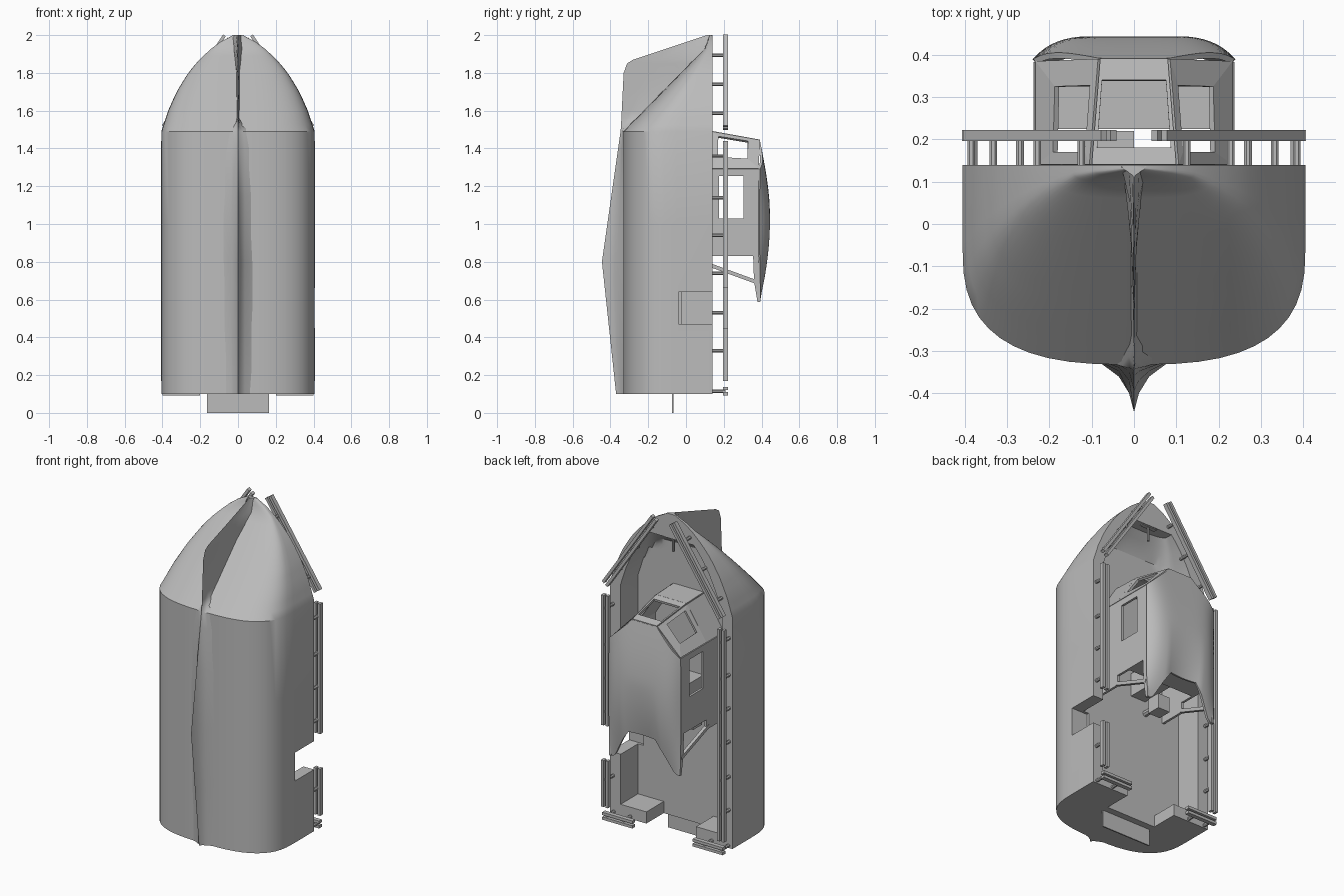
import bpy
import math
from mathutils import Vector

cube = bpy.data.objects.get("Cube")
if cube:
    bpy.data.objects.remove(cube, do_unlink=True)

GREY = (0.5, 0.5, 0.5, 1)
grey = bpy.data.materials.new("plain_grey")
grey.use_nodes = True
grey.diffuse_color = GREY
grey.node_tree.nodes["Principled BSDF"].inputs["Base Color"].default_value = GREY

FLOOR, TOP, BEAM = -0.025, 0.14, 0.406


def activate(ob):
    bpy.ops.object.select_all(action='DESELECT')
    ob.select_set(True)
    bpy.context.view_layer.objects.active = ob


def mesh(name, verts, faces, smooth=False, thick=0):
    me = bpy.data.meshes.new(name)
    me.from_pydata([tuple(v) for v in verts], [], faces)
    ob = bpy.data.objects.new(name, me)
    bpy.context.collection.objects.link(ob)
    me.materials.append(grey)
    activate(ob)
    bpy.ops.object.mode_set(mode='EDIT')
    bpy.ops.mesh.select_all(action='SELECT')
    bpy.ops.mesh.normals_make_consistent(inside=False)
    bpy.ops.object.mode_set(mode='OBJECT')
    if thick:
        mod = ob.modifiers.new("thickness", 'SOLIDIFY')
        mod.thickness, mod.offset = thick, 0
        bpy.ops.object.modifier_apply(modifier=mod.name)
    if smooth:
        bpy.ops.object.shade_smooth_by_angle(angle=math.radians(35))
    return ob


def loft(name, rings, smooth=True):
    n = len(rings[0])
    faces = [(i * n + j, i * n + (j + 1) % n, (i + 1) * n + (j + 1) % n, (i + 1) * n + j)
             for i in range(len(rings) - 1) for j in range(n)]
    last = (len(rings) - 1) * n
    faces += [tuple(range(n)), tuple(range(last, last + n))]
    return mesh(name, [p for r in rings for p in r], faces, smooth)


def box(name, lo, hi):
    (a, b, c), (d, e, f) = lo, hi
    return loft(name, [[(a, b, z), (d, b, z), (d, e, z), (a, e, z)] for z in (c, f)], False)


def bar(name, p, q, r, sides=8):
    p, q = Vector(p), Vector(q)
    turn = (q - p).to_track_quat('Z', 'Y')
    ring = [turn @ Vector((r * math.cos(a), r * math.sin(a), 0))
            for a in [math.tau * (k + 0.5) / sides for k in range(sides)]]
    return loft(name, [[p + v for v in ring], [q + v for v in ring]], sides > 4)


def cut(ob, cutter):
    activate(ob)
    mod = ob.modifiers.new("cut", 'BOOLEAN')
    mod.operation, mod.solver, mod.object = 'DIFFERENCE', 'EXACT', cutter
    bpy.ops.object.modifier_apply(modifier=mod.name)
    bpy.data.objects.remove(cutter, do_unlink=True)


def lerp(table, z):
    for (a, u), (b, v) in zip(table, table[1:]):
        if z <= b:
            return u + (v - u) * max(0, z - a) / (b - a)
    return table[-1][1]


# Hull sections
WIDTH = [(1.49, BEAM), (1.6, 0.37), (1.7, 0.325), (1.8, 0.264), (1.87, 0.205), (1.93, 0.14),
         (1.97, 0.085), (2, 0.025)]
BOTTOM = [(1.49, -0.333), (1.93, 0.1), (2, 0.125)]


def section(z, inset=0, floor=-9, top=TOP):
    w = max(lerp(WIDTH, z) - inset, 0.004)
    bottom = lerp(BOTTOM, z) + inset * 0.6
    shoulder = bottom + (TOP - bottom) * 0.6
    pts = [(w, top)]
    for k in range(25):
        a = math.pi * k / 24
        c, s = math.cos(a), math.sin(a)
        x = math.copysign(abs(c) ** 0.72, c) * w
        pts.append((x, max(floor, shoulder - (shoulder - bottom) * s ** 0.72)))
    pts.append((-w, top))
    return [(x, y, z) for x, y in pts]


bow = [1.49 + 0.51 * k / 14 for k in range(15)]
hull = loft("hull", [section(z) for z in [0.1, 0.5, 1] + bow])
cut(hull, loft("well_cutter", [section(z, 0.07, FLOOR, 0.3) for z in [0.17, 1] + bow[:11]]))
cut(hull, box("transom_cutter", (-0.165, FLOOR, 0), (0.165, 0.3, 0.2)))
cut(hull, box("gate_cutter", (0.3, -0.04, 0.47), (0.5, 0.3, 0.64)))
activate(hull)
bpy.ops.object.shade_smooth_by_angle(angle=math.radians(30))

# Keel and stem fin
TIP = [(0.1, -0.37), (0.8, -0.445), (1.5, -0.345), (1.8, -0.33), (1.85, -0.312), (1.87, -0.28), (2, 0.11)]
FLARE = [(1.4, 0.09), (1.49, 0.075), (1.52, 0.03), (1.56, 0.008), (1.8, 0.008), (1.93, 0.024), (2, 0.03)]
rings = []
for z in [0.1, 0.45, 0.8, 1.15, 1.4, 1.49, 1.52, 1.56, 1.6, 1.7, 1.8, 1.85, 1.87, 1.93, 2]:
    base, tip = lerp(BOTTOM, z), lerp(TIP, z)
    h = lerp(FLARE, z)
    half = [(h, base + 0.012), (h * 0.4, base + (tip - base) * 0.25),
            (h * 0.13, base + (tip - base) * 0.6)]
    ring = half + [(0, tip)] + [(-x, y) for x, y in reversed(half)]
    rings.append([(x, y, z) for x, y in ring])
loft("keel", rings)

# Stern platform and bow fitting
box("stern_platform", (-0.165, -0.073, 0), (0.165, -0.065, 0.11))
box("bow_bracket", (-0.05, 0.11, 1.85), (0.05, 0.135, 1.89))
bar("bow_spike", (0, 0.12, 1.86), (0, 0.12, 1.77), 0.008)


# Railings: twin flat bars on round posts
def railing(name, start, end, posts):
    a, b = Vector((start[0], 0.21, start[1])), Vector((end[0], 0.21, end[1]))
    d = (b - a).normalized()
    side, up = Vector((d.z, 0, -d.x)) * 0.014, Vector((0, 0.013, 0))
    for s in (-1, 1):
        quad = [side * s + side * i * 0.6 + up * j for i, j in ((-1, -1), (1, -1), (1, 1), (-1, 1))]
        loft(name + "_bar", [[p + q for q in quad] for p in (a, b)], False)
    for t in posts:
        p = a.lerp(b, t)
        bar(name + "_post", (p.x, 0.12, p.z), (p.x, 0.21, p.z), 0.01)


def side_rail(name, x, z0, z1):
    posts = [z for z in (0.33, 0.53, 0.74, 0.94, 1.14, 1.36) if z0 < z < z1]
    railing(name, (x, z0), (x, z1), [(z - z0) / (z1 - z0) for z in posts])


side_rail("right_rail", -0.385, 0.17, 1.44)
side_rail("left_front_rail", 0.385, 0.66, 1.44)
side_rail("left_rear_rail", 0.385, 0.17, 0.45)
for s in (-1, 1):
    railing("bow_rail", (0.385 * s, 1.51), (0.06 * s, 1.99), (0.16, 0.48, 0.8))
    railing("stern_rail", (0.4 * s, 0.115), (0.2 * s, 0.115), (0.1, 0.65))


# Cabin panels with window openings
def panel(name, a, b, c, d, hole=None):
    a, b, c, d = map(Vector, (a, b, c, d))
    if not hole:
        return mesh(name, [a, b, c, d], [(0, 1, 2, 3)], thick=0.014)
    u0, u1, v0, v1 = hole
    inner = [a.lerp(b, u).lerp(d.lerp(c, u), v)
             for u, v in ((u0, v0), (u1, v0), (u1, v1), (u0, v1))]
    faces = [(i, (i + 1) % 4, (i + 1) % 4 + 4, i + 4) for i in range(4)]
    return mesh(name, [a, b, c, d] + inner, faces, thick=0.014)


panel("windshield", (-0.1, 0.14, 1.485), (0.1, 0.14, 1.485), (0.08, 0.39, 1.44), (-0.08, 0.39, 1.44),
      (0.05, 0.95, 0.16, 0.8))
panel("cabin_front_base", (-0.1, FLOOR, 1.49), (0.1, FLOOR, 1.49), (0.1, 0.14, 1.485), (-0.1, 0.14, 1.485))
for s in (-1, 1):
    w = 0.228 * s
    panel("corner_window", (0.1 * s, 0.14, 1.485), (w, 0.14, 1.29), (w, 0.385, 1.29), (0.08 * s, 0.39, 1.44),
          (0.1, 0.68, 0.12, 0.75))
    panel("corner_base", (0.1 * s, FLOOR, 1.49), (w, FLOOR, 1.29), (w, 0.14, 1.29), (0.1 * s, 0.14, 1.485))
    panel("cabin_side", (w, 0.14, 0.83), (w, 0.14, 1.29), (w, 0.385, 1.29), (w, 0.385, 0.83),
          (0.435, 0.92, 0.14, 0.67))
    panel("cabin_side_base", (w, FLOOR, 0.77), (w, FLOOR, 1.29), (w, 0.14, 1.29), (w, 0.14, 0.77))
    bar("rear_strut", (w, 0.12, 0.785), (w, 0.38, 0.69), 0.014, 4)
    mesh("roof_prong_side", [(w, 0.355, 0.84), (w, 0.39, 0.84), (w, 0.395, 0.59), (w, 0.378, 0.59),
                             (w, 0.36, 0.7)], [(0, 1, 2, 3, 4)], thick=0.014)

# Crowned roof with two trailing prongs and a shallow valley between them
cols, rows = 32, 20
verts = []
for i in range(cols + 1):
    x = 0.235 * (2 * i / cols - 1)
    front = lerp([(0.08, 1.44), (0.235, 1.29)], abs(x))
    rear = lerp([(0.09, 0.78), (0.13, 0.72), (0.19, 0.61), (0.21, 0.59), (0.235, 0.588)], abs(x))
    for j in range(rows + 1):
        z = rear + (front - rear) * j / rows
        crown = math.sin(math.pi * min(1, (z - 0.58) / 0.86)) * (1 - abs(x / 0.235) ** 5)
        valley = max(0, 1 - (x / 0.12) ** 2) * max(0, 1.1 - z)
        verts.append((x, 0.385 + 0.054 * crown - 0.05 * valley, z))
faces = [(i * (rows + 1) + j, (i + 1) * (rows + 1) + j, (i + 1) * (rows + 1) + j + 1, i * (rows + 1) + j + 1)
         for i in range(cols) for j in range(rows)]
mesh("cabin_roof", verts, faces, True, 0.014)

# Rear bulkhead, helm console and seat
box("rear_bulkhead", (-0.225, 0.225, 0.83), (0.225, 0.375, 0.845))
box("helm_console", (-0.1, FLOOR, 0.86), (0, 0.22, 1))
box("helm_seat", (-0.14, 0.05, 0.74), (-0.06, 0.135, 0.83))
bar("seat_pedestal", (-0.1, FLOOR, 0.785), (-0.1, 0.06, 0.785), 0.018)
